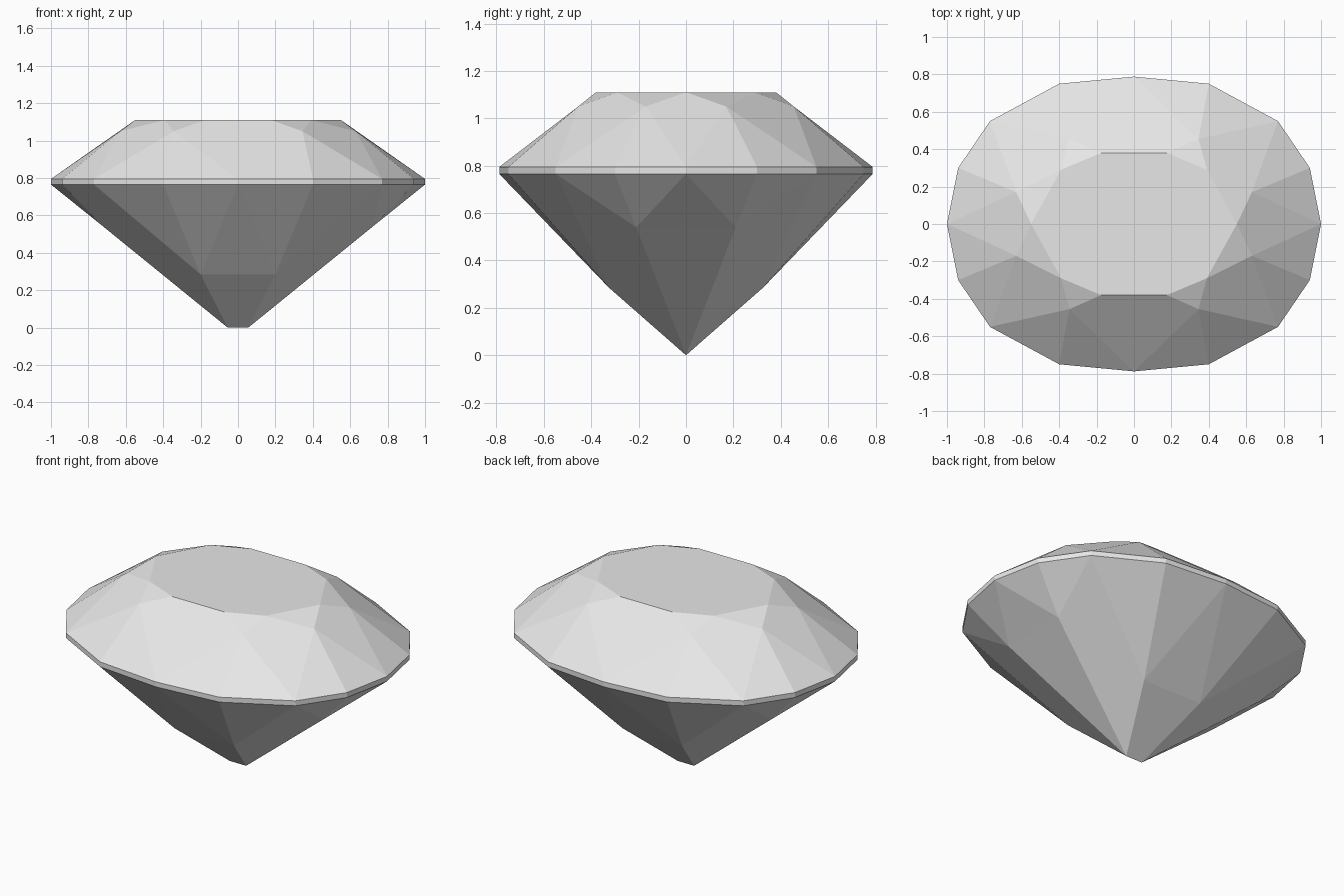
import bpy
import bmesh

cube = bpy.data.objects.get("Cube")
if cube:
    bpy.data.objects.remove(cube, do_unlink=True)

# Heights of the cut
TABLE, STAR, GIRDLE_TOP, GIRDLE_BOTTOM = 1.11, 1.05, 0.795, 0.765

# Corner points of one quarter, running from the side (+x) to the back (+y)
outline = [(1, 0), (0.94, 0.3), (0.77, 0.55), (0.4, 0.75), (0, 0.788)]
upper = [(x, y, GIRDLE_TOP) for x, y in outline]
lower = [(x, y, GIRDLE_BOTTOM) for x, y in outline]
table = [(x, y, TABLE) for x, y in [(0.55, 0), (0.39, 0.29), (0.175, 0.38)]]
stars = [(0.63, 0.17, STAR), (0.345, 0.455, STAR)]
pavilion = [(0.72, 0.21, 0.54), (0.2, 0.325, 0.285)]
culet = (0.055, 0, 0)


def flip(p, sx, sy):
    return (p[0] * sx, p[1] * sy, p[2])


def across_x(p):
    return flip(p, -1, 1)


def across_y(p):
    return flip(p, 1, -1)


facets = []

# Crown: main facets, star facets and upper girdle facets
facets.append([upper[0], stars[0], table[0], across_y(stars[0])])
facets.append([upper[2], stars[1], table[1], stars[0]])
facets.append([upper[4], across_x(stars[1]), across_x(table[2]), table[2], stars[1]])
for i in range(2):
    facets.append([table[i], stars[i], table[i + 1]])

# Girdle band, with the narrow facets above and below it
for i in range(4):
    facets.append([lower[i], lower[i + 1], upper[i + 1], upper[i]])
    facets.append([upper[i], upper[i + 1], stars[i // 2]])
    facets.append([lower[i], lower[i + 1], pavilion[i // 2]])

# Pavilion: main facets down to the culet edge
facets.append([lower[2], pavilion[0], culet, pavilion[1]])
facets.append([lower[0], pavilion[0], across_y(pavilion[0])])
facets.append([pavilion[0], culet, across_y(pavilion[0])])
facets.append([lower[4], pavilion[1], across_x(pavilion[1])])
facets.append([pavilion[1], culet, across_x(culet), across_x(pavilion[1])])

# Flat table on top
half = table + [across_x(p) for p in reversed(table)]
facets.append(half + [across_y(p) for p in reversed(half[1:-1])])

# Repeat the facets in all four quarters, sharing corners
bm = bmesh.new()
corners = {}


def corner(p):
    key = tuple(round(c, 4) + 0.0 for c in p)
    if key not in corners:
        corners[key] = bm.verts.new(key)
    return corners[key]


for sx in (1, -1):
    for sy in (1, -1):
        for facet in facets:
            verts = [corner(flip(p, sx, sy)) for p in facet]
            if not bm.faces.get(verts):
                bm.faces.new(verts)
bmesh.ops.recalc_face_normals(bm, faces=bm.faces[:])

mesh = bpy.data.meshes.new("cut_gem")
bm.to_mesh(mesh)
bm.free()
gem = bpy.data.objects.new("cut_gem", mesh)
bpy.context.collection.objects.link(gem)

# Plain light grey stone
stone = bpy.data.materials.new("light_grey")
stone.use_nodes = True
colour = (0.8, 0.8, 0.8, 1)
stone.diffuse_color = colour
for node in stone.node_tree.nodes:
    if node.type == "BSDF_PRINCIPLED":
        node.inputs["Base Color"].default_value = colour
mesh.materials.append(stone)
